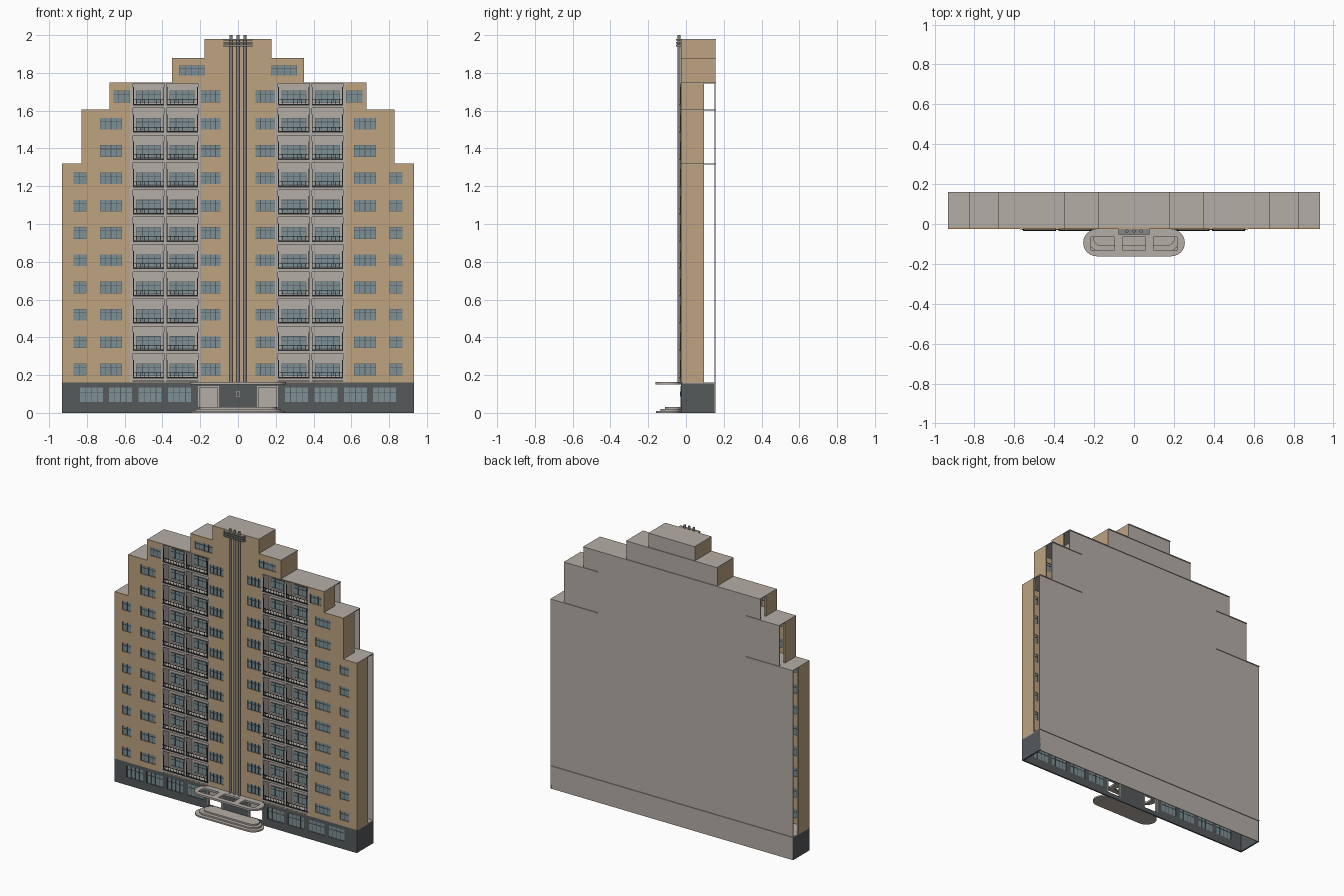
import bpy, bmesh, math

if "Cube" in bpy.data.objects:
    bpy.data.objects.remove(bpy.data.objects["Cube"])


def material(name, rgb):
    m = bpy.data.materials.new(name)
    m.use_nodes = True
    m.diffuse_color = (*rgb, 1)
    m.node_tree.nodes["Principled BSDF"].inputs["Base Color"].default_value = (*rgb, 1)
    return m


TAN = material("tan wall", (0.51, 0.37, 0.22))
DARK = material("dark plinth", (0.09, 0.1, 0.105))
STONE = material("pale stone", (0.46, 0.42, 0.385))
GLASS = material("blue grey glass", (0.2, 0.28, 0.3))
IRON = material("dark iron", (0.03, 0.033, 0.033))
STEEL = material("steel grey", (0.24, 0.24, 0.24))

FRONT, INNER, BACK = -0.026, -0.016, 0.16
BASE = 0.16
# half width and top height of each tier
TIERS = [(0.932, BASE), (0.932, 1.32), (0.828, 1.605), (0.68, 1.75), (0.349, 1.88), (0.178, 1.98)]
ROWS = [0.23 + 0.1445 * i for i in range(11)]
LOG0, LOG1 = 0.207, 0.562          # loggia bay limits
LOG_BACK = 0.035


def finish(name, bm, mats):
    mesh = bpy.data.meshes.new(name)
    bm.to_mesh(mesh)
    bm.free()
    for m in mats:
        mesh.materials.append(m)
    ob = bpy.data.objects.new(name, mesh)
    bpy.context.collection.objects.link(ob)
    return ob


def boxes(name, mat, items):
    """One object from boxes given as (x0, x1, y0, y1, z0, z1)."""
    bm = bmesh.new()
    for x0, x1, y0, y1, z0, z1 in items:
        vs = bmesh.ops.create_cube(bm, size=1)["verts"]
        for v in vs:
            v.co = (x1 if v.co.x > 0 else x0, y1 if v.co.y > 0 else y0, z1 if v.co.z > 0 else z0)
    bmesh.ops.recalc_face_normals(bm, faces=bm.faces)
    return finish(name, bm, [mat])


def both(items):
    """Repeat boxes on the other side of x = 0."""
    return items + [(-b, -a, *rest) for a, b, *rest in items]


def wall(name, y, thick, holes, mats):
    """Stepped wall sheet with rectangular openings, thickened backwards."""
    xs = {s * w for w, _ in TIERS for s in (-1, 1)}
    zs = {0} | {t for _, t in TIERS}
    for x0, x1, z0, z1 in holes:
        xs |= {x0, x1}
        zs |= {z0, z1}
    xs, zs = sorted(xs), sorted(zs)
    bm = bmesh.new()
    grid = {}

    def vert(x, z):
        if (x, z) not in grid:
            grid[x, z] = bm.verts.new((x, y, z))
        return grid[x, z]

    for x0, x1 in zip(xs, xs[1:]):
        for z0, z1 in zip(zs, zs[1:]):
            cx, cz = (x0 + x1) / 2, (z0 + z1) / 2
            half = next(w for w, t in TIERS if cz < t)
            if abs(cx) > half or any(a < cx < b and c < cz < d for a, b, c, d in holes):
                continue
            f = bm.faces.new([vert(x0, z0), vert(x1, z0), vert(x1, z1), vert(x0, z1)])
            f.material_index = 0 if cz < BASE else 1
    ob = finish(name, bm, mats)
    mod = ob.modifiers.new("thickness", "SOLIDIFY")
    mod.thickness, mod.offset = thick, -1
    return ob


# Windows: (x0, x1, z0, z1, columns)
right = []
for i, c in enumerate(ROWS):
    z = (c - 0.031, c + 0.031)
    right.append((0.092, 0.2, *z, 4))
    if i < 8:
        right.append((0.803, 0.872, *z, 2))
    right.append((0.615, 0.73, *z, 4) if i < 10 else (0.573, 0.66, *z, 3))
right.append((0.178, 0.312, 1.785, 1.839, 4))
right += [(a, a + 0.124, 0.055, 0.135, 4) for a in (0.247, 0.403, 0.56, 0.714)]
windows = right + [(-b, -a, *rest) for a, b, *rest in right]
doors = [(-0.212, -0.1, 0.03, 0.143), (0.1, 0.212, 0.03, 0.143)]
bays = [(-LOG1, -LOG0, 0.165, 1.745), (LOG0, LOG1, 0.165, 1.745)]


def glaze(panes, bars, win, y):
    """Glass pane with a border, mullions and one high transom."""
    x0, x1, z0, z1, cols = win
    t = 0.0015
    panes.append((x0, x1, y, y + 0.003, z0, z1))
    yy = (y - 0.002, y + 0.005)
    for i in range(cols + 1):
        x = x0 + (x1 - x0) * i / cols
        bars.append((x - t, x + t, *yy, z0, z1))
    for z in (z0, z0 + (z1 - z0) * 0.68, z1):
        bars.append((x0, x1, *yy, z - t, z + t))


# Shell: front and back walls, side returns, roofs
wall("front_wall", FRONT, 0.01, [w[:4] for w in windows] + doors + bays, [DARK, TAN])
wall("back_wall", BACK - 0.005, -0.005, [], [STONE, STONE])
boxes("plinth_sides", DARK, both([(0.922, 0.932, INNER, BACK - 0.005, 0, BASE - 0.005)]))
sides, roofs = [], [(-0.932, 0.932, INNER, BACK, BASE - 0.005, BASE)]
for (_, z0), (w, z1) in zip(TIERS, TIERS[1:]):
    depth = 0.095 if z1 < 1.8 else BACK - 0.005
    sides.append((w - 0.01, w, INNER, depth, z0, z1 - 0.005))
    if z1 < 1.7:
        roofs += both([(LOG1 + 0.01, w, INNER, BACK, z1 - 0.005, z1)])
    else:
        roofs.append((-w, w, INNER, BACK, z1 - 0.005, z1))
boxes("side_walls", TAN, both(sides))
boxes("roof_slabs", STONE, roofs)

panes, bars = [], []
for w in windows:
    glaze(panes, bars, w, -0.021)

# Loggias: recessed back, cheeks, floor slabs, partitions, railings
mid = (LOG0 + LOG1) / 2
stone = [(LOG0 - 0.01, LOG1 + 0.01, LOG_BACK, LOG_BACK + 0.006, BASE, 1.745),
         (LOG0 - 0.01, LOG0 + 0.006, FRONT - 0.002, LOG_BACK, BASE, 1.745),
         (LOG1 - 0.006, LOG1 + 0.01, FRONT - 0.002, LOG_BACK, BASE, 1.745),
         (mid - 0.006, mid + 0.006, FRONT - 0.002, LOG_BACK, BASE, 1.745)]
rails, log_panes, log_bars = [], [], []
for c in ROWS:
    floor = c - 0.047
    stone.append((LOG0, LOG1, FRONT - 0.004, LOG_BACK, floor - 0.014, floor))
    for a, b in ((LOG0 + 0.006, mid - 0.006), (mid + 0.006, LOG1 - 0.006)):
        glaze(log_panes, log_bars, (a + 0.018, b - 0.018, c - 0.034, c + 0.03, 4), LOG_BACK - 0.004)
        rails.append((a, b, -0.034, -0.028, floor, floor + 0.008))
        rails.append((a, b, -0.034, -0.03, floor + 0.028, floor + 0.031))
        for x in (a, b - 0.005):
            rails.append((x, x + 0.005, -0.032, -0.026, floor, c + 0.05))
        for k in range(1, 8):
            x = a + (b - a) * k / 8
            rails.append((x - 0.001, x + 0.001, -0.033, -0.031, floor, floor + 0.03))
boxes("loggia_masonry", STONE, both(stone))
boxes("loggia_railings", IRON, both(rails))
boxes("window_glass", GLASS, panes + both(log_panes))
boxes("window_frames", DARK, bars + both(log_bars))

# Entrance: door surrounds and blank plate
trim = []
for x0, x1, z0, z1 in doors:
    for a, b in ((x0, x0 + 0.008), (x1 - 0.008, x1)):
        trim.append((a, b, FRONT - 0.004, INNER, z0, z1))
    trim.append((x0, x1, FRONT - 0.004, INNER, z1 - 0.008, z1))
boxes("door_surrounds", STONE, trim)
boxes("wall_plate", STONE, [(-0.011, 0.011, FRONT - 0.004, FRONT, 0.083, 0.117)])
boxes("wall_plate_face", DARK, [(-0.007, 0.007, FRONT - 0.006, FRONT - 0.004, 0.088, 0.112)])


def rounded_slab(name, half, y0, y1, z0, z1, holes=()):
    """Slab with half-round ends and optional rectangular openings."""
    r, cy = (y1 - y0) / 2, (y0 + y1) / 2
    outline = []
    for side in (1, -1):
        for i in range(13):
            a = math.pi * (i / 12 - 0.5)
            outline.append((side * (half - r + r * math.cos(a)), cy + side * r * math.sin(a)))
    loops = [outline] + [[(a, c), (b, c), (b, d), (a, d)] for a, b, c, d in holes]
    cu = bpy.data.curves.new(name, "CURVE")
    cu.dimensions, cu.fill_mode, cu.extrude = "2D", "BOTH", (z1 - z0) / 2
    for loop in loops:
        sp = cu.splines.new("POLY")
        sp.points.add(len(loop) - 1)
        for p, (x, y) in zip(sp.points, loop):
            p.co = (x, y, 0, 1)
        sp.use_cyclic_u = True
    tmp = bpy.data.objects.new(name + "_curve", cu)
    bpy.context.collection.objects.link(tmp)
    bpy.context.view_layer.update()
    mesh = bpy.data.meshes.new_from_object(tmp.evaluated_get(bpy.context.evaluated_depsgraph_get()))
    bpy.data.objects.remove(tmp)
    mesh.materials.clear()
    mesh.materials.append(STONE)
    ob = bpy.data.objects.new(name, mesh)
    ob.location.z = (z0 + z1) / 2
    bpy.context.collection.objects.link(ob)


rounded_slab("entrance_canopy", 0.255, -0.162, FRONT, 0.15, 0.163,
             [(x - 0.058, x + 0.058, -0.13, -0.065) for x in (-0.157, 0, 0.157)])
for i in range(3):
    rounded_slab("entrance_step", 0.25 - 0.022 * i, -0.16 + 0.025 * i, FRONT, 0.01 * i, 0.01 * (i + 1))

# Central mast pipes with clamp bars
bm = bmesh.new()
for x in (-0.036, 0, 0.036):
    ret = bmesh.ops.create_cone(bm, cap_ends=True, segments=12, radius1=0.008, radius2=0.008, depth=2 - BASE)
    bmesh.ops.translate(bm, verts=ret["verts"], vec=(x, -0.036, (2 + BASE) / 2))
finish("mast_pipes", bm, [STEEL])
boxes("mast_clamps", STEEL, [(-0.077, 0.077, -0.052, FRONT, z - 0.004, z + 0.004) for z in (1.945, 1.96, 1.975)])
